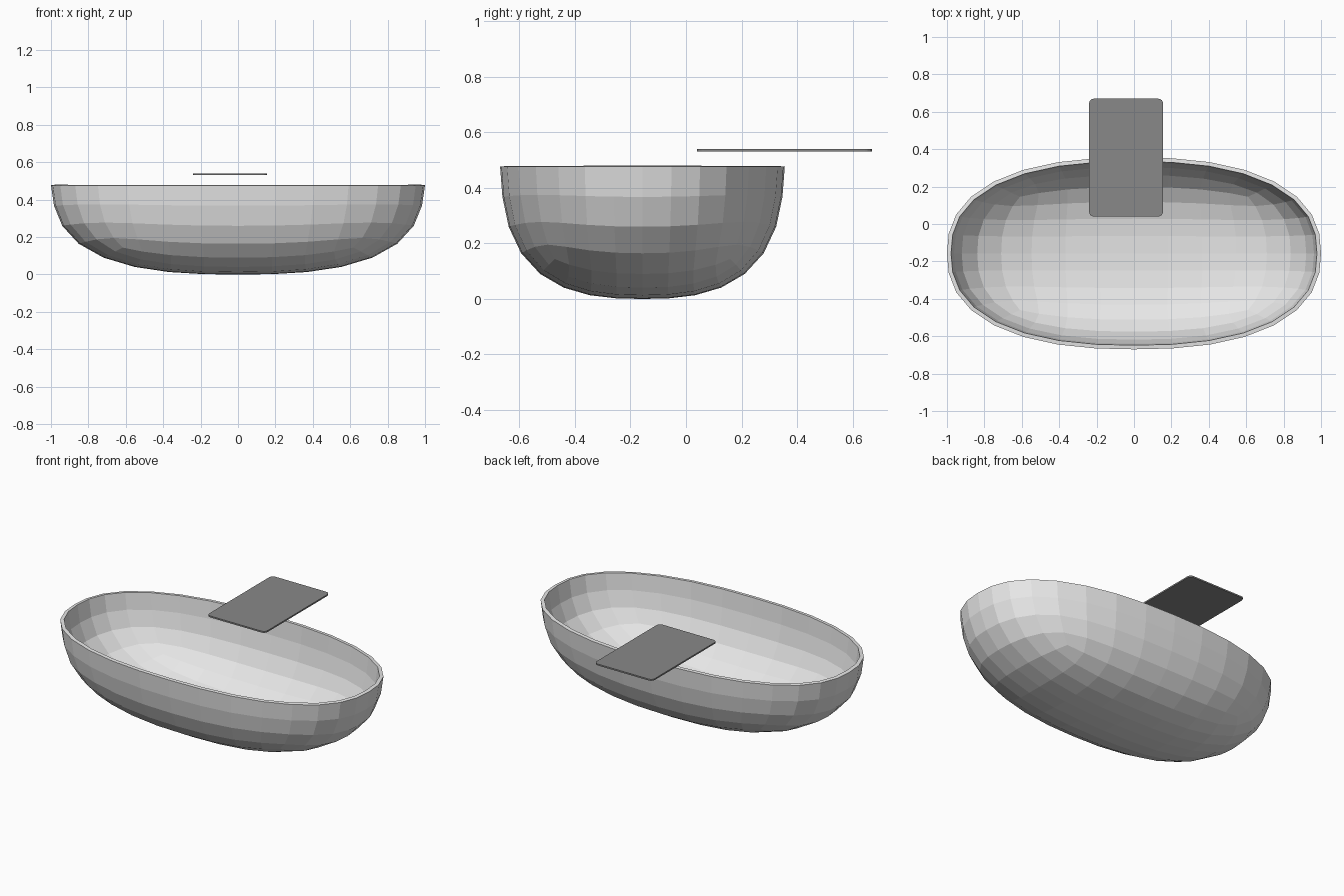
import bpy
import bmesh
from mathutils import Vector

cube = bpy.data.objects.get("Cube")
if cube:
    bpy.data.objects.remove(cube, do_unlink=True)


def make_material(name, value):
    mat = bpy.data.materials.new(name)
    mat.use_nodes = True
    colour = (value, value, value, 1)
    mat.diffuse_color = colour
    mat.node_tree.nodes["Principled BSDF"].inputs["Base Color"].default_value = colour
    return mat


def make_object(name, bm, mat):
    mesh = bpy.data.meshes.new(name)
    bm.to_mesh(mesh)
    bm.free()
    mesh.materials.append(mat)
    obj = bpy.data.objects.new(name, mesh)
    bpy.context.collection.objects.link(obj)
    return obj


light_grey = make_material("light grey", 0.8)
dark_grey = make_material("dark grey", 0.25)

# Basin: a smoothed box, lower half kept, pushed out to a fuller round form
bm = bmesh.new()
bmesh.ops.create_cube(bm, size=2)
basin = make_object("basin", bm, light_grey)
smooth = basin.modifiers.new("smooth", "SUBSURF")
smooth.levels = 3
bpy.context.view_layer.update()
evaluated = basin.evaluated_get(bpy.context.evaluated_depsgraph_get())
bm = bmesh.new()
bm.from_mesh(evaluated.to_mesh())
evaluated.to_mesh_clear()
basin.modifiers.remove(smooth)

upper = [v for v in bm.verts if v.co.z > 0.01]
bmesh.ops.delete(bm, geom=upper, context="VERTS")

PLAN, SECTION, DEPTH = 2.4, 2.65, 0.477
for v in bm.verts:
    p = Vector((v.co.x, v.co.y, v.co.z * 1.12))
    plan = (abs(p.x) ** PLAN + abs(p.y) ** PLAN) ** (1 / PLAN)
    p /= (plan ** SECTION + abs(p.z) ** SECTION) ** (1 / SECTION)
    d = abs(p.z)
    taper = 1 - 0.05 * d * (1 - d)
    v.co = (p.x * taper, p.y * taper * 0.513 - 0.157, DEPTH * (1 - d))
for f in bm.faces:
    f.smooth = False
bm.to_mesh(basin.data)
bm.free()

wall = basin.modifiers.new("wall", "SOLIDIFY")
wall.thickness = 0.022
wall.offset = -1

# Flat plate hovering over the back rim, with rounded corners
bm = bmesh.new()
bmesh.ops.create_cube(bm, size=1)
for v in bm.verts:
    v.co = (v.co.x * 0.395 - 0.0425, v.co.y * 0.63 + 0.355, v.co.z * 0.009 + 0.536)
corners = [e for e in bm.edges if abs(e.verts[0].co.z - e.verts[1].co.z) > 0.005]
bmesh.ops.bevel(bm, geom=corners, offset=0.025, segments=4, profile=0.5, affect="EDGES")
make_object("plate", bm, dark_grey)
